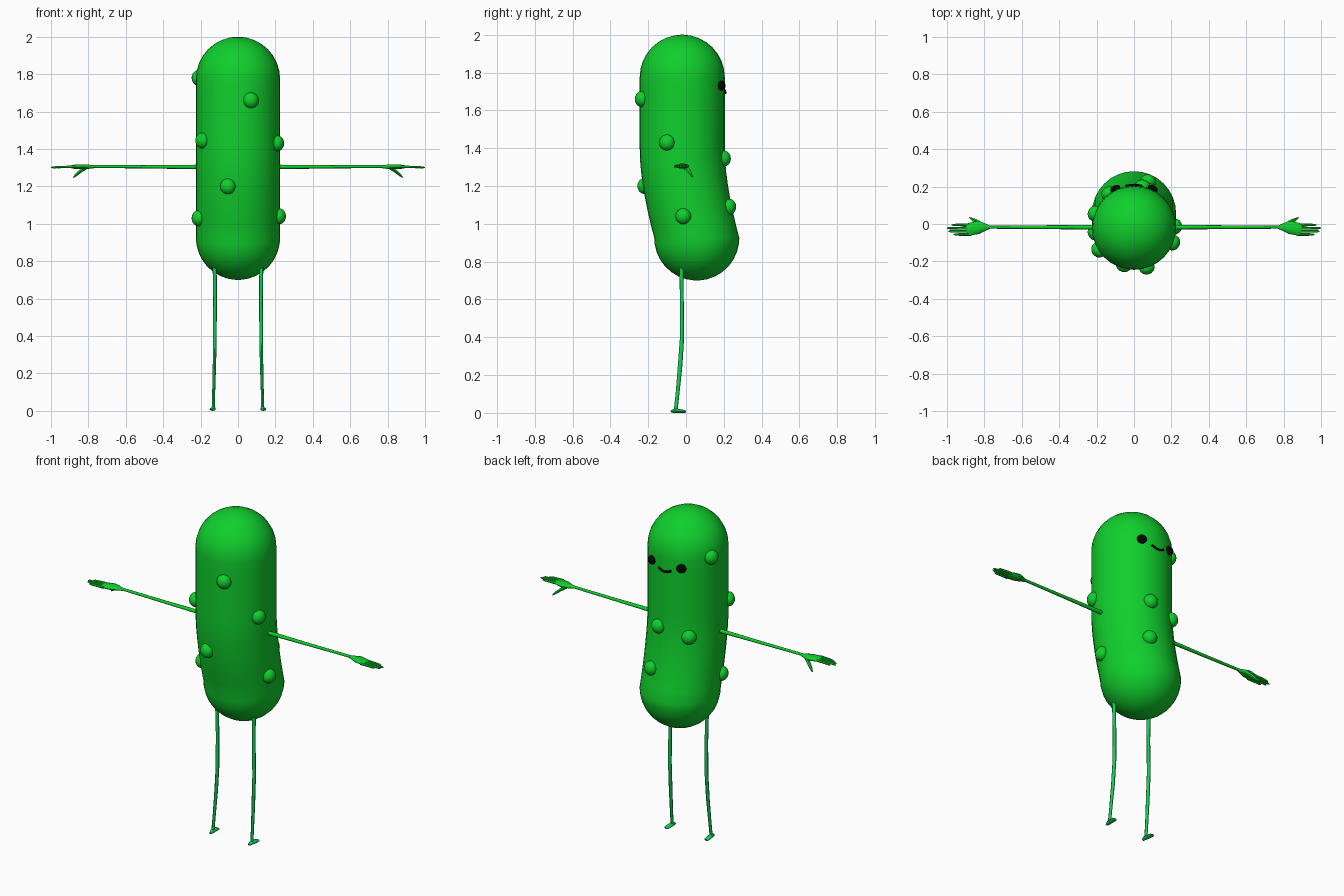
import bpy, bmesh
from math import sin, cos, pi, radians
from mathutils import Vector, Matrix

cube = bpy.data.objects.get("Cube")
if cube:
    bpy.data.objects.remove(cube, do_unlink=True)


def material(name, rgb):
    m = bpy.data.materials.new(name)
    m.use_nodes = True
    m.diffuse_color = (*rgb, 1)
    m.node_tree.nodes["Principled BSDF"].inputs["Base Color"].default_value = (*rgb, 1)
    return m


SKIN = material("pickle green", (0.005, 0.63, 0.026))
LEG = material("leg green", (0.005, 0.63, 0.1))
BLACK = material("face black", (0.002, 0.002, 0.002))


def finish(name, bm, mat, angle=50):
    bmesh.ops.recalc_face_normals(bm, faces=bm.faces)
    mesh = bpy.data.meshes.new(name)
    bm.to_mesh(mesh)
    bm.free()
    mesh.materials.append(mat)
    ob = bpy.data.objects.new(name, mesh)
    bpy.context.collection.objects.link(ob)
    bpy.ops.object.select_all(action="DESELECT")
    ob.select_set(True)
    bpy.context.view_layer.objects.active = ob
    bpy.ops.object.shade_smooth_by_angle(angle=radians(angle))
    return ob


def skin_rings(bm, rings):
    """Bridge neighbouring vertex rings and cap both ends."""
    n = len(rings[0])
    for a, b in zip(rings, rings[1:]):
        for i in range(n):
            j = (i + 1) % n
            bm.faces.new((a[i], a[j], b[j], b[i]))
    bm.faces.new(rings[0])
    bm.faces.new(rings[-1])


def sweep(bm, points, radii, side, sides=8):
    """Elliptical tube along points; radii are (along side, across side)."""
    pts = [Vector(p) for p in points]
    rings = []
    for k, p in enumerate(pts):
        t = (pts[min(k + 1, len(pts) - 1)] - pts[max(k - 1, 0)]).normalized()
        u = Vector(side)
        u = (u - t * u.dot(t)).normalized()
        v = t.cross(u)
        ru, rv = radii[k]
        rings.append([bm.verts.new(p + u * ru * cos(2 * pi * i / sides)
                                   + v * rv * sin(2 * pi * i / sides))
                      for i in range(sides)])
    skin_rings(bm, rings)


# Body: capsule whose lower part bends towards +y
R, TOP, LOW = 0.225, 1.775, 0.925


def spine(z):
    bend = min(max((1.38 - z) / (1.38 - LOW), 0), 1)
    return -0.02 + 0.077 * bend ** 1.6


profile = [(LOW - R * cos(a), R * sin(a)) for a in [pi / 2 * (k + 0.3) / 8 for k in range(8)]]
profile += [(LOW + (TOP - LOW) * k / 12, R) for k in range(13)]
profile += [(TOP + R * sin(a), R * cos(a)) for a in [pi / 2 * k / 8 for k in range(1, 8)]]
profile.append((TOP + R, 0.01))
bm = bmesh.new()
N = 32
skin_rings(bm, [[bm.verts.new((r * cos(2 * pi * i / N), spine(z) + r * sin(2 * pi * i / N), z))
                 for i in range(N)] for z, r in profile])
finish("body", bm, SKIN)

# Bumps: slightly flattened balls, placed by angle around the body and height
bumps = [(-72, 1.66), (-104, 1.2), (-21, 1.43), (-11, 1.04), (212, 1.445),
         (200, 1.03), (160, 1.78), (78, 1.345), (70, 1.09), (127, 1.31)]
bm = bmesh.new()
for deg, z in bumps:
    a = radians(deg)
    place = (Matrix.Translation((R * cos(a), spine(z) + R * sin(a), z))
             @ Matrix.Rotation(a, 4, "Z") @ Matrix.Diagonal((0.036, 0.042, 0.042, 1)))
    bmesh.ops.create_uvsphere(bm, u_segments=16, v_segments=10, radius=1, matrix=place)
finish("skin_bumps", bm, SKIN)

for s, label in ((1, "left"), (-1, "right")):
    # Arm
    bm = bmesh.new()
    sweep(bm, [(s * 0.2, -0.017, 1.304), (s * 0.5, -0.017, 1.305), (s * 0.79, -0.017, 1.307)],
          [(0.013, 0.012), (0.01, 0.009), (0.008, 0.008)], (0, 1, 0))
    finish(label + "_arm", bm, SKIN)

    # Hand: flat palm, four fingers and a drooping thumb
    bm = bmesh.new()
    sweep(bm, [(s * x, y, 1.305) for x, y in
               ((0.77, -0.017), (0.80, -0.017), (0.83, -0.018), (0.87, -0.026), (0.895, -0.03))],
          [(0.008, 0.008), (0.022, 0.012), (0.035, 0.014), (0.034, 0.012), (0.03, 0.007)],
          (0, 1, 0), 10)
    for k, tip in enumerate((0.965, 0.992, 1.0, 0.975)):
        y = -0.056 + 0.017 * k
        sweep(bm, [(s * 0.87, y, 1.305), (s * 0.93, y, 1.304), (s * (tip - 0.01), y, 1.302),
                   (s * tip, y, 1.301)],
              [(0.008, 0.008), (0.007, 0.007), (0.006, 0.006), (0.002, 0.002)], (0, 1, 0), 6)
    sweep(bm, [(s * 0.815, -0.005, 1.3), (s * 0.84, 0.012, 1.283), (s * 0.865, 0.025, 1.262),
               (s * 0.88, 0.034, 1.248)],
          [(0.014, 0.012), (0.012, 0.01), (0.008, 0.008), (0.003, 0.003)], (0, 1, 0), 6)
    finish(label + "_hand", bm, SKIN)

    # Leg: straight thigh, shin curving back to the ankle
    bm = bmesh.new()
    sweep(bm, [(s * 0.125, -0.025, 0.8), (s * 0.123, -0.022, 0.6), (s * 0.124, -0.021, 0.4),
               (s * 0.126, -0.031, 0.25), (s * 0.13, -0.045, 0.1), (s * 0.132, -0.055, 0.01)],
          [(0.011, 0.011), (0.01, 0.01), (0.01, 0.011), (0.009, 0.012), (0.008, 0.01),
           (0.008, 0.01)], (1, 0, 0))
    finish(label + "_leg", bm, LEG)

    # Foot: low wedge pointing towards the face side
    bm = bmesh.new()
    sweep(bm, [(s * 0.131, -0.08, 0.007), (s * 0.132, -0.06, 0.012), (s * 0.134, -0.035, 0.01),
               (s * 0.136, -0.01, 0.008), (s * 0.137, 0.0, 0.006)],
          [(0.008, 0.006), (0.013, 0.012), (0.015, 0.01), (0.016, 0.008), (0.01, 0.005)],
          (1, 0, 0))
    finish(label + "_foot", bm, LEG)

    # Eye
    bm = bmesh.new()
    place = (Matrix.Translation((s * 0.1, 0.188, 1.73)) @ Matrix.Rotation(-s * 0.46, 4, "Z")
             @ Matrix.Diagonal((0.029, 0.019, 0.026, 1)))
    bmesh.ops.create_uvsphere(bm, u_segments=12, v_segments=8, radius=1, matrix=place)
    finish(label + "_eye", bm, BLACK)

# Mouth: thin smile following the body surface
bm = bmesh.new()
smile = [-0.042 + 0.014 * k for k in range(7)]
sweep(bm, [(x, spine(1.7) + (R * R - x * x) ** 0.5 + 0.003, 1.693 + 8 * x * x) for x in smile],
      [(0.007, 0.007)] * 7, (0, 0, 1), 6)
finish("mouth", bm, BLACK)
